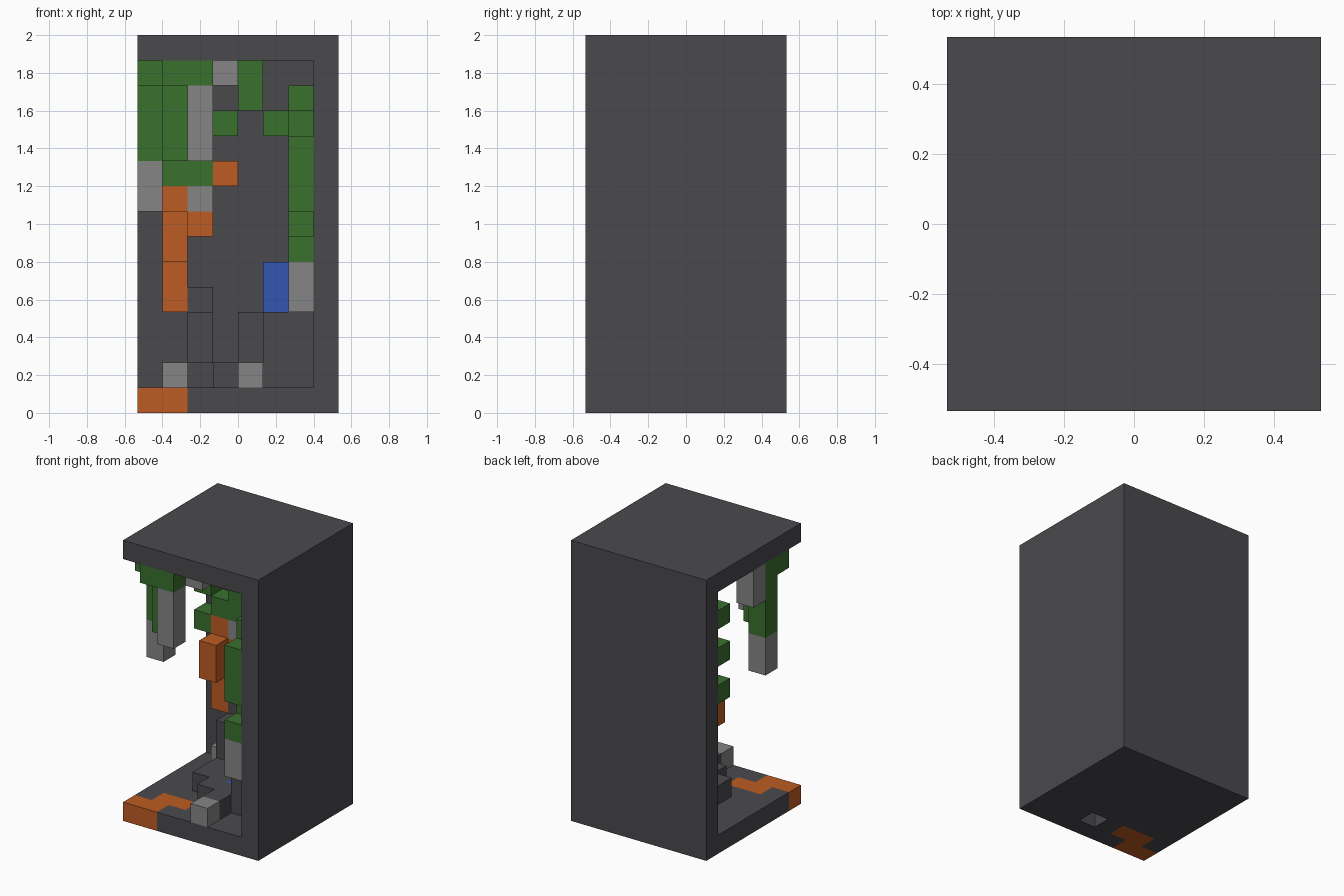
import bpy
import bmesh
from mathutils import Vector

default_cube = bpy.data.objects.get("Cube")
if default_cube:
    bpy.data.objects.remove(default_cube, do_unlink=True)

UNIT = 2 / 15
CENTRE = Vector((4, 4, 0))


def make_material(name, red, green, blue):
    material = bpy.data.materials.new(name)
    material.use_nodes = True
    colour = (red, green, blue, 1)
    material.diffuse_color = colour
    shader = material.node_tree.nodes["Principled BSDF"]
    shader.inputs["Base Color"].default_value = colour
    shader.inputs["Roughness"].default_value = 0.9
    return material


dark_stone = make_material("dark stone", 0.068, 0.067, 0.074)
leaf_green = make_material("leaf green", 0.042, 0.162, 0.027)
rust_orange = make_material("rust orange", 0.515, 0.107, 0.017)
pale_grey = make_material("pale grey", 0.235, 0.235, 0.235)
water_blue = make_material("water blue", 0.034, 0.093, 0.445)


def block(name, material, corner, wide=1, deep=1, tall=1):
    """Add a box measured in whole cells from its lowest corner."""
    size = Vector((wide, deep, tall))
    mesh = bpy.data.meshes.new(name)
    bm = bmesh.new()
    bmesh.ops.create_cube(bm, size=1)
    for vert in bm.verts:
        offset = vert.co + Vector((0.5, 0.5, 0.5))
        vert.co = (Vector(corner) - CENTRE + offset * size) * UNIT
    bm.to_mesh(mesh)
    bm.free()
    mesh.materials.append(material)
    part = bpy.data.objects.new(name, mesh)
    bpy.context.collection.objects.link(part)
    return part


# Shell: open at the front and on one side
block("ceiling", dark_stone, (0, 0, 14), wide=8, deep=8)
block("back_wall", dark_stone, (0, 7, 1), wide=8, tall=13)
block("side_wall", dark_stone, (7, 0, 1), deep=7, tall=13)

# Floor strips around the orange inlay and the drain hole
block("floor_back", dark_stone, (0, 2, 0), wide=8, deep=6)
block("floor_front", dark_stone, (2, 0, 0), wide=6)
block("floor_edge", dark_stone, (0, 1, 0))
block("floor_middle", dark_stone, (3, 1, 0))
block("floor_side", dark_stone, (5, 1, 0), wide=3)
block("floor_inlay_front", rust_orange, (0, 0, 0), wide=2)
block("floor_inlay_back", rust_orange, (1, 1, 0), wide=2)

# Plants hanging from the ceiling
block("hanging_leaf_front", leaf_green, (1, 0, 13), wide=2)
block("hanging_leaf_edge", leaf_green, (0, 1, 13), wide=2)
block("hanging_vine_middle", leaf_green, (1, 1, 10), tall=3)
block("hanging_vine_outer", leaf_green, (0, 2, 10), tall=4)
block("hanging_root_outer", pale_grey, (0, 2, 8), tall=2)
block("hanging_root_front", pale_grey, (2, 0, 10), tall=3)
block("hanging_root_back", pale_grey, (0, 3, 12), tall=2)
block("hanging_root_inner", pale_grey, (3, 1, 13))

# Vine climbing the back wall
for height in (8, 10, 12):
    block("wall_tuft", leaf_green, (0, 6, height))
block("wall_vine_low", leaf_green, (1, 6, 9), wide=2)
block("wall_vine_step", leaf_green, (2, 6, 10))
block("wall_vine_left", leaf_green, (3, 6, 11))
block("wall_vine_right", leaf_green, (5, 6, 11))
block("wall_vine_top", leaf_green, (4, 6, 12), tall=2)

# Orange growth on the back wall
block("wall_fungus_stem", rust_orange, (1, 6, 4), tall=5)
block("wall_fungus_cap", rust_orange, (1, 5, 6), tall=2)
block("wall_fungus_bud", rust_orange, (2, 6, 7))
block("wall_fungus_tip", rust_orange, (3, 6, 9))
block("wall_pebble", pale_grey, (2, 6, 8))

# Vine climbing the side wall
block("side_vine_front", leaf_green, (6, 0, 8), tall=3)
block("side_vine_upper", leaf_green, (6, 1, 11))
block("side_vine_top", leaf_green, (6, 2, 12))
block("side_vine_link", leaf_green, (6, 1, 7))
block("side_vine_lower", leaf_green, (6, 0, 6))
block("side_vine_root", pale_grey, (6, 0, 4), tall=2)

# Rock mound and pool
block("mound_left", dark_stone, (2, 3, 1), deep=2)
block("mound_step", dark_stone, (2, 5, 1), deep=2, tall=3)
block("mound_peak", dark_stone, (2, 6, 4))
block("mound_middle", dark_stone, (3, 2, 1), deep=5)
block("mound_rim", dark_stone, (4, 1, 1), deep=2)
block("mound_back", dark_stone, (4, 4, 1), deep=3, tall=3)
block("mound_right", dark_stone, (5, 2, 1), wide=2, deep=5, tall=3)
block("pool", water_blue, (4, 3, 1))
block("waterfall", water_blue, (5, 6, 4), tall=2)

# Loose stones
block("floor_stone_front", pale_grey, (4, 0, 1))
block("floor_stone_back", pale_grey, (1, 6, 1))
